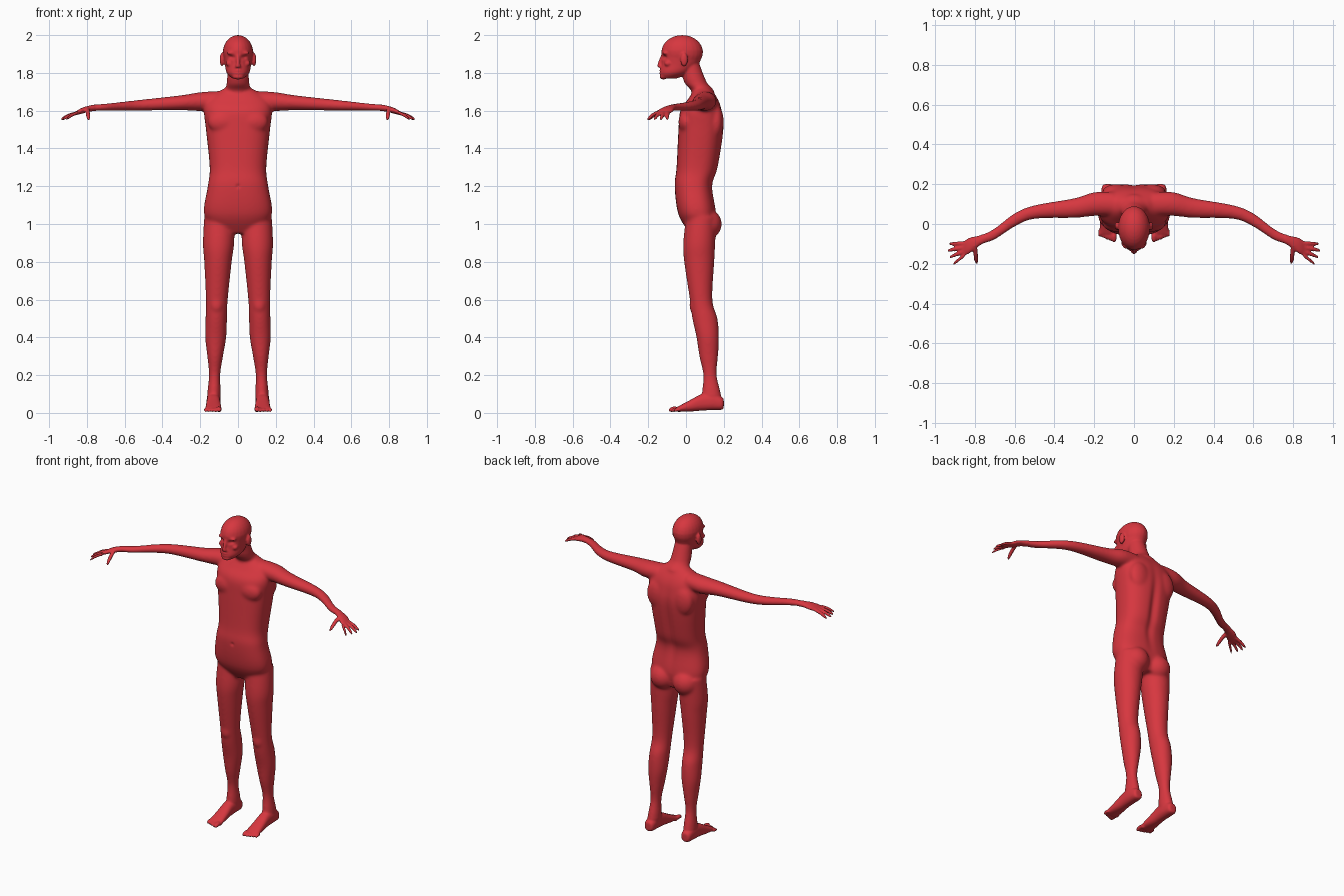
import bpy
import bmesh
from math import cos, sin, pi, exp, copysign
from mathutils import Matrix, Vector

cube = bpy.data.objects.get("Cube")
if cube:
    bpy.data.objects.remove(cube, do_unlink=True)

X, Y, Z = Vector((1, 0, 0)), Vector((0, 1, 0)), Vector((0, 0, 1))
SIDES = 32
bm = bmesh.new()


def spline(rings, steps=5):
    """Smoothly interpolate a list of rings (Catmull-Rom)."""
    rings = [Vector(ring) for ring in rings]
    padded = [rings[0], *rings, rings[-1]]
    result = []
    for before, start, end, after in zip(padded, padded[1:], padded[2:], padded[3:]):
        leaving, arriving = (end - before) / 2, (after - start) / 2
        for i in range(steps):
            t = i / steps
            blend = t * t * (3 - 2 * t)
            result.append(start.lerp(end, blend)
                          + leaving * (t * (1 - t) ** 2)
                          - arriving * (t * t * (1 - t)))
    return result + [rings[-1]]


def loft(rings, u, v, square=2, side=1):
    """Skin rings of (x, y, z, half size along u, half size along v)."""
    loops = []
    for x, y, z, half_u, half_v in spline(rings):
        loop = []
        for k in range(SIDES):
            angle = 2 * pi * k / SIDES
            c, s = (copysign(abs(f) ** (2 / square), f) for f in (cos(angle), sin(angle)))
            point = Vector((x, y, z)) + u * (half_u * c) + v * (half_v * s)
            point.x *= side
            loop.append(bm.verts.new(point))
        loops.append(loop)
    for lower, upper in zip(loops, loops[1:]):
        for k in range(SIDES):
            bm.faces.new((lower[k - 1], lower[k], upper[k], upper[k - 1]))
    bm.faces.new(loops[0][::-1])
    bm.faces.new(loops[-1])


def ball(center, radii, side=1):
    place = Matrix.Translation((center[0] * side, center[1], center[2]))
    bmesh.ops.create_uvsphere(bm, u_segments=24, v_segments=16, radius=1,
                              matrix=place @ Matrix.Diagonal((*radii, 1)))


def digit(start, end, radius, u, side):
    """Finger or toe: a slightly arched tube with a round tip."""
    start, end = Vector(start), Vector(end)
    rings = []
    for t in (0, .5, .8, .95, 1):
        point = start.lerp(end, t) + Z * (radius * sin(pi * t) / 2)
        size = radius * max(.15, (1 - t ** 8) ** .5)
        rings.append((*point, size, size))
    loft(rings, u, Z, side=side)


def upright(rows, square=2):
    """Loft rows of (height, y centre, half width, half depth)."""
    loft([(0, y, z, wide, deep) for z, y, wide, deep in rows], X, Y, square)


def arm_height(x):
    """The arm sinks gently outwards and the hand droops."""
    return 1.66 - .06 * x - .4 * max(0, x - .8)


def leg_center(z):
    """The legs spread a little towards the floor."""
    return .1 + .03 * (1 - z)


# Torso and pelvis
upright([(.95, .08, .11, .06), (1.05, .06, .18, .1), (1.2, .04, .16, .1),
         (1.3, .06, .15, .11), (1.5, .08, .17, .12), (1.6, .08, .18, .11),
         (1.66, .09, .16, .08), (1.72, .09, .07, .04)], square=2.5)

# Neck
upright([(1.6, .1, .08, .05), (1.7, .09, .07, .06),
         (1.75, .05, .06, .06), (1.85, .02, .05, .05)])

# Skull and jaw
ball((0, -.02, 1.91), (.08, .11, .09))
upright([(1.77, -.09, .03, .04), (1.8, -.06, .06, .08),
         (1.85, -.03, .07, .1), (1.92, -.02, .08, .11)])

# Nose, lips and chin
upright([(1.9, -.12, .01, .01), (1.85, -.14, .01, .01),
         (1.83, -.13, .02, .02)])
for lip in (1.8, 1.81):
    ball((0, -.13, lip), (.02, .013, .006))
ball((0, -.12, 1.78), (.03, .02, .015))

for side in (1, -1):
    # Brow, cheekbone and ear
    ball((.03, -.11, 1.905), (.03, .016, .01), side)
    ball((.045, -.095, 1.85), (.02, .02, .016), side)
    ball((.085, -.01, 1.87), (.012, .02, .036), side)

    # Chest muscle, shoulder blade and buttock
    ball((.08, 0, 1.54), (.08, .04, .06), side)
    ball((.09, .16, 1.54), (.07, .04, .09), side)
    ball((.08, .11, 1), (.08, .08, .08), side)

    # Arm and palm
    arm = [(.1, .1, .06, .05), (.2, .1, .06, .05), (.3, .08, .05, .04),
           (.5, .06, .035, .03), (.6, .02, .035, .025), (.7, -.05, .03, .02),
           (.77, -.08, .025, .017), (.83, -.11, .04, .015), (.87, -.13, .03, .007)]
    loft([(x, y, arm_height(x), deep, tall) for x, y, deep, tall in arm],
         Y, Z, side=side)

    # Fingers, from the little finger to the index finger
    for i, reach in enumerate((.93, .94, .93, .91)):
        root = (.85, -.096 - .02 * i, arm_height(.85))
        tip = (reach, -.1 - .034 * i, arm_height(.93))
        digit(root, tip, .01, Y, side)

    # Thumb
    digit((.8, -.11, arm_height(.8)), (.79, -.2, 1.55), .012, X, side)

    # Leg
    leg = [(1.04, .08, .08, .08), (.9, .07, .083, .085), (.8, .07, .073, .08),
           (.6, .08, .058, .06), (.5, .1, .057, .067), (.4, .115, .056, .06),
           (.3, .12, .042, .05), (.2, .127, .03, .036), (.1, .135, .036, .05),
           (.03, .14, .03, .04)]
    loft([(leg_center(z), y, z, wide, deep) for z, y, wide, deep in leg],
         X, Y, side=side)

    # Kneecap
    ball((leg_center(.57), .045, .57), (.034, .028, .045), side)

    # Foot
    foot = [(.2, .05, .015, .02), (.19, .05, .03, .033), (.14, .06, .036, .045),
            (.08, .055, .036, .043), (.02, .037, .04, .03), (-.05, .018, .044, .012)]
    loft([(.13, y, z, wide, tall) for y, z, wide, tall in foot],
         X, Z, 2.4, side)

    # Toes, from the big toe outwards
    for i, radius in enumerate((.013, .01, .01, .009, .009)):
        x = .1 + .018 * i
        digit((x, -.03, .016), (x, -.093 + .007 * i, radius), radius, X, side)

# Fuse every part into one skin
mesh = bpy.data.meshes.new("body")
bm.to_mesh(mesh)
bm.free()
body = bpy.data.objects.new("body", mesh)
bpy.context.collection.objects.link(body)
bpy.context.view_layer.objects.active = body
body.select_set(True)
fuse = body.modifiers.new("fuse", "REMESH")
fuse.mode = "VOXEL"
fuse.voxel_size = .0055
bpy.ops.object.modifier_apply(modifier=fuse.name)

bm = bmesh.new()
bm.from_mesh(body.data)


def relax(verts, rounds):
    for _ in range(rounds):
        bmesh.ops.smooth_vert(bm, verts=verts, factor=.5, use_axis_x=True,
                              use_axis_y=True, use_axis_z=True)


# Blend the limbs softly, keep face, hands and feet crisp
relax([v for v in bm.verts if abs(v.co.x) < .76 and .1 < v.co.z < 1.76], 16)
relax(bm.verts[:], 2)


def bump(offset, size):
    return exp(-(offset / size) ** 2)


# Press in the spine, eye sockets, mouth line and navel
for v in bm.verts:
    x, y, z = v.co
    if y > .08 and 1 < z < 1.7:
        v.co.y -= .014 * bump(x, .025) * bump(z - 1.35, .2)
    elif y < -.08 and z > 1.76:
        v.co.y += .013 * bump(abs(x) - .032, .015) * bump(z - 1.883, .01)
        v.co.y += .004 * bump(x, .02) * bump(z - 1.805, .004)
    elif y < 0 and abs(x) < .05:
        v.co.y += .006 * bump(x, .01) * bump(z - 1.2, .01)
bm.to_mesh(body.data)
bm.free()

# Single red skin colour
skin = bpy.data.materials.new("red skin")
skin.use_nodes = True
red = (.68, .038, .05, 1)
skin.diffuse_color = red
skin.node_tree.nodes["Principled BSDF"].inputs["Base Color"].default_value = red
body.data.materials.clear()
body.data.materials.append(skin)
bpy.ops.object.shade_smooth()
